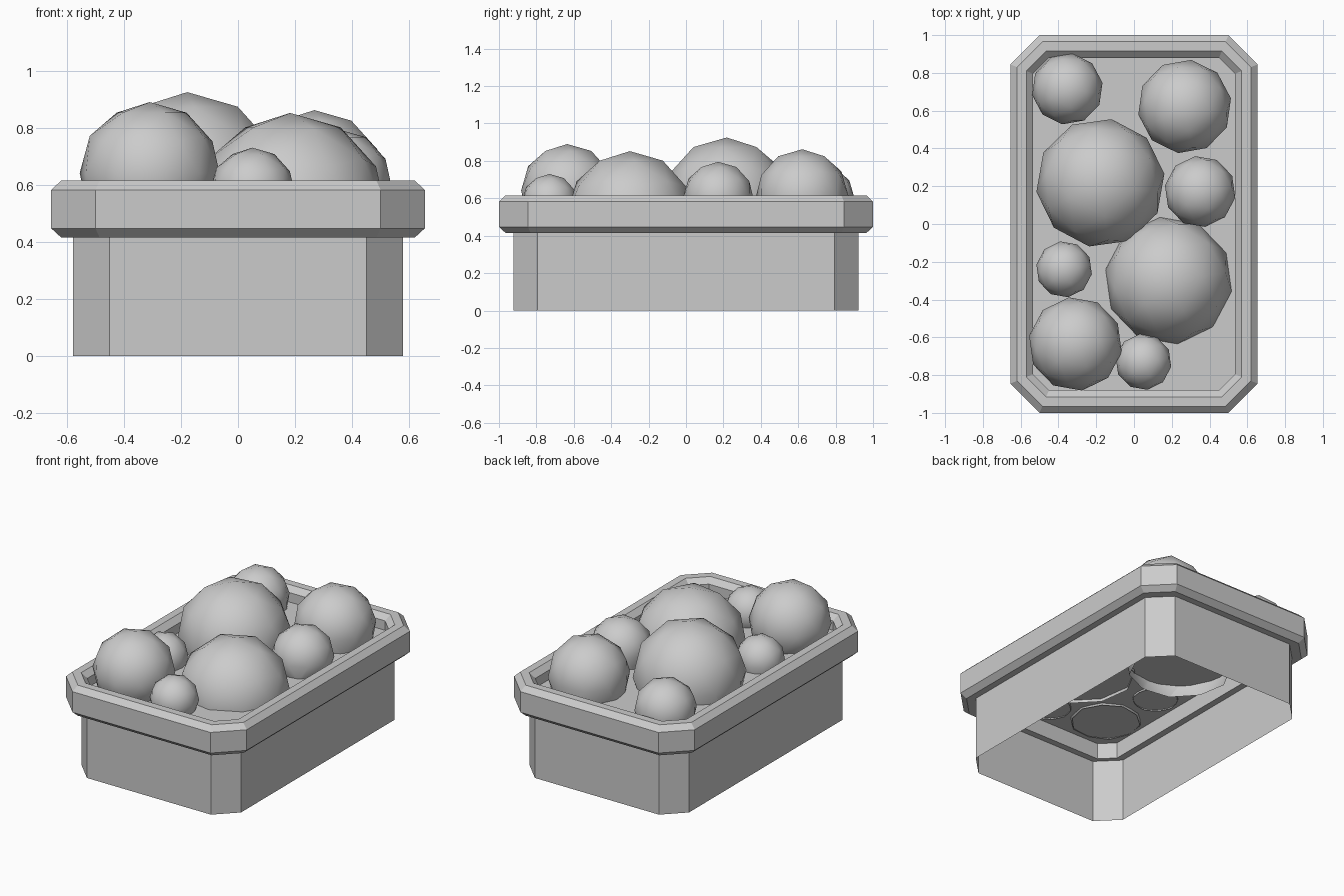
import bpy, bmesh
from math import radians

if "Cube" in bpy.data.objects:
    bpy.data.objects.remove(bpy.data.objects["Cube"])


def finish(bm, name, smooth=False):
    bmesh.ops.recalc_face_normals(bm, faces=bm.faces)
    me = bpy.data.meshes.new(name)
    bm.to_mesh(me)
    bm.free()
    for p in me.polygons:
        p.use_smooth = smooth
    ob = bpy.data.objects.new(name, me)
    bpy.context.collection.objects.link(ob)
    return ob


def octagon(bm, hx, hy, c, z):
    """Ring of eight vertices: a rectangle with cut corners."""
    pts = [(hx, -hy + c), (hx, hy - c), (hx - c, hy), (-hx + c, hy),
           (-hx, hy - c), (-hx, -hy + c), (-hx + c, -hy), (hx - c, -hy)]
    return [bm.verts.new((x, y, z)) for x, y in pts]


def bridge(bm, a, b):
    for i in range(8):
        j = (i + 1) % 8
        bm.faces.new((a[i], a[j], b[j], b[i]))


def rim_ring(bm, d, z):
    """Outer rim outline moved inward by d."""
    return octagon(bm, 0.655 - d, 1.0 - d, 0.155 - 0.586 * d, z)


# Planter body: thin shell, open below
bm = bmesh.new()
bridge(bm, octagon(bm, 0.578, 0.922, 0.128, 0), octagon(bm, 0.578, 0.922, 0.128, 0.42))
finish(bm, "planter_body")

# Bevelled rim: closed profile swept round the octagon
bm = bmesh.new()
profile = [(0.035, 0.415), (0, 0.447), (0, 0.582), (0.035, 0.615),
           (0.085, 0.615), (0.12, 0.582), (0.12, 0.415)]
rings = [rim_ring(bm, d, z) for d, z in profile]
for i, ring in enumerate(rings):
    bridge(bm, ring, rings[(i + 1) % len(rings)])
finish(bm, "planter_rim")

# Soil sheet
bm = bmesh.new()
bm.faces.new(rim_ring(bm, 0.12, 0.52))
finish(bm, "soil")

# Shrubs: x, y, top height, radius, turn, cut height
shrubs = [
    (-0.178, 0.218, 0.925, 0.342, -10, 0.43),
    (0.183, -0.300, 0.852, 0.340, 8, 0.50),
    (-0.310, -0.635, 0.890, 0.249, 8, 0.51),
    (0.268, 0.622, 0.862, 0.249, -8, 0.51),
    (0.350, 0.172, 0.795, 0.189, 8, 0.51),
    (-0.353, 0.715, 0.785, 0.189, -8, 0.51),
    (-0.370, -0.240, 0.710, 0.149, 8, 0.51),
    (0.050, -0.730, 0.730, 0.149, 8, 0.51),
]
for n, (x, y, top, r, turn, cut) in enumerate(shrubs, 1):
    bm = bmesh.new()
    bmesh.ops.create_icosphere(bm, subdivisions=2, radius=r)
    # remove the buried underside
    bmesh.ops.bisect_plane(bm, geom=bm.verts[:] + bm.edges[:] + bm.faces[:],
                           plane_co=(0, 0, cut - (top - r)), plane_no=(0, 0, 1),
                           clear_inner=True)
    ob = finish(bm, f"shrub_{n}", smooth=True)
    ob.location = (x, y, top - r)
    ob.rotation_euler.z = radians(turn)
